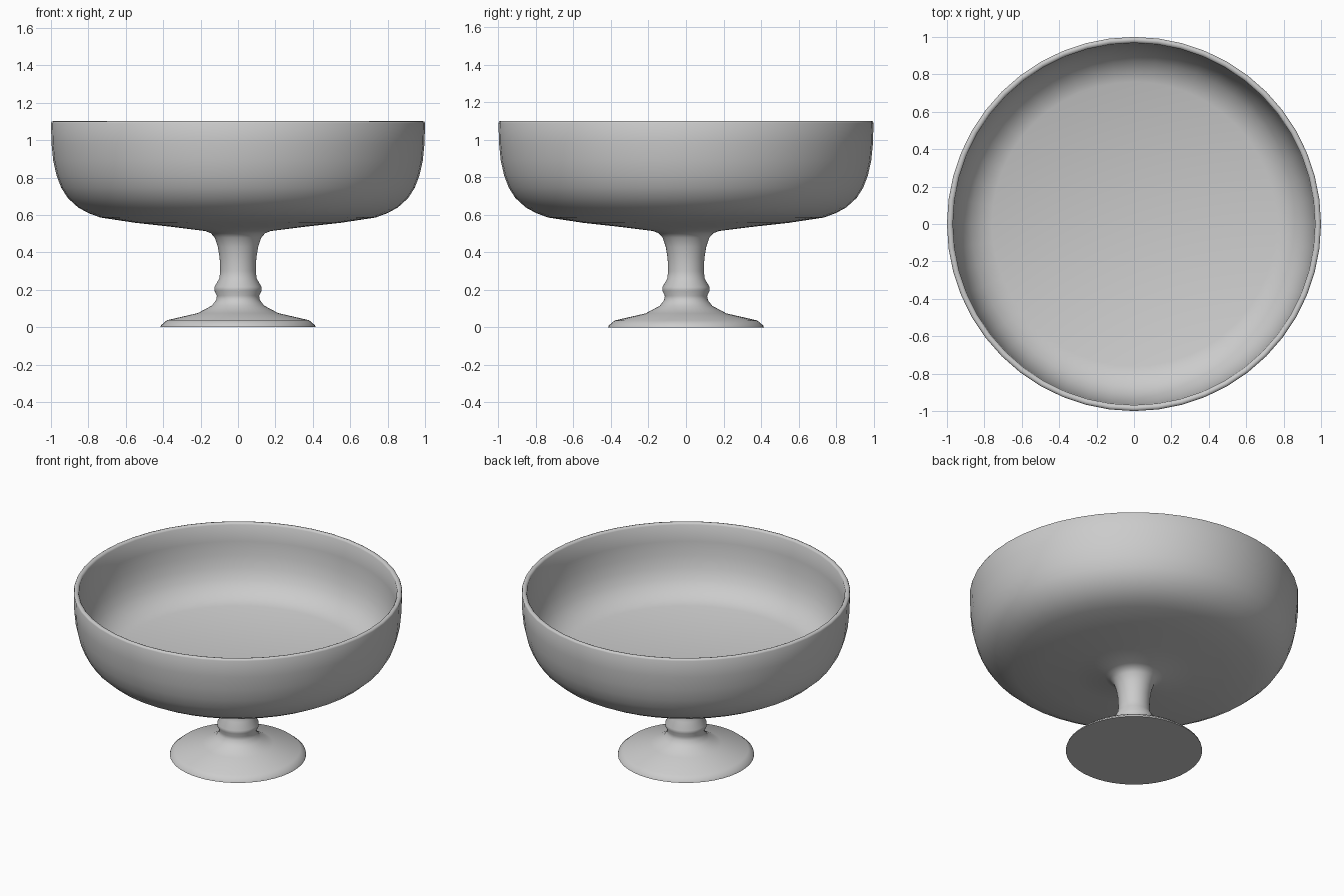
import bpy, bmesh, math

if "Cube" in bpy.data.objects:
    bpy.data.objects.remove(bpy.data.objects["Cube"])

SIDES = 48


def lathe(name, profile):
    """Revolve (radius, z) points about z and cap both ends with flat discs."""
    bm = bmesh.new()
    rings = []
    for r, z in profile:
        rings.append([bm.verts.new((r * math.cos(2 * math.pi * i / SIDES),
                                    r * math.sin(2 * math.pi * i / SIDES), z))
                      for i in range(SIDES)])
    for a, b in zip(rings, rings[1:]):
        for i in range(SIDES):
            j = (i + 1) % SIDES
            bm.faces.new((a[i], a[j], b[j], b[i]))
    bm.faces.new(rings[0][::-1])
    bm.faces.new(rings[-1])
    bmesh.ops.recalc_face_normals(bm, faces=bm.faces)
    mesh = bpy.data.meshes.new(name)
    bm.to_mesh(mesh)
    bm.free()
    obj = bpy.data.objects.new(name, mesh)
    bpy.context.collection.objects.link(obj)
    bpy.ops.object.select_all(action='DESELECT')
    obj.select_set(True)
    bpy.context.view_layer.objects.active = obj
    bpy.ops.object.shade_smooth_by_angle(angle=math.radians(60))
    return obj


# Flared foot and beaded stem
foot_and_stem = [
    (0.415, 0.0), (0.412, 0.01), (0.38, 0.037), (0.215, 0.075), (0.14, 0.115),
    (0.117, 0.145), (0.113, 0.168), (0.126, 0.195), (0.126, 0.215),
    (0.10, 0.26), (0.095, 0.30), (0.098, 0.37), (0.108, 0.43), (0.125, 0.48),
    (0.145, 0.502), (0.175, 0.514)]

# Outside of the bowl
bowl_outside = [
    (0.36, 0.537), (0.55, 0.558), (0.735, 0.586), (0.80, 0.61), (0.855, 0.64),
    (0.91, 0.69), (0.945, 0.745), (0.97, 0.81), (0.988, 0.89), (0.997, 0.98),
    (1.0, 1.09)]

# Rounded rim, inside wall and flat floor of the bowl
bowl_inside = [
    (0.996, 1.099), (0.985, 1.102), (0.974, 1.099), (0.968, 1.09),
    (0.965, 0.98), (0.956, 0.89), (0.938, 0.815), (0.91, 0.75), (0.87, 0.70),
    (0.82, 0.665), (0.76, 0.642)]

lathe("footed_bowl", foot_and_stem + bowl_outside + bowl_inside)
